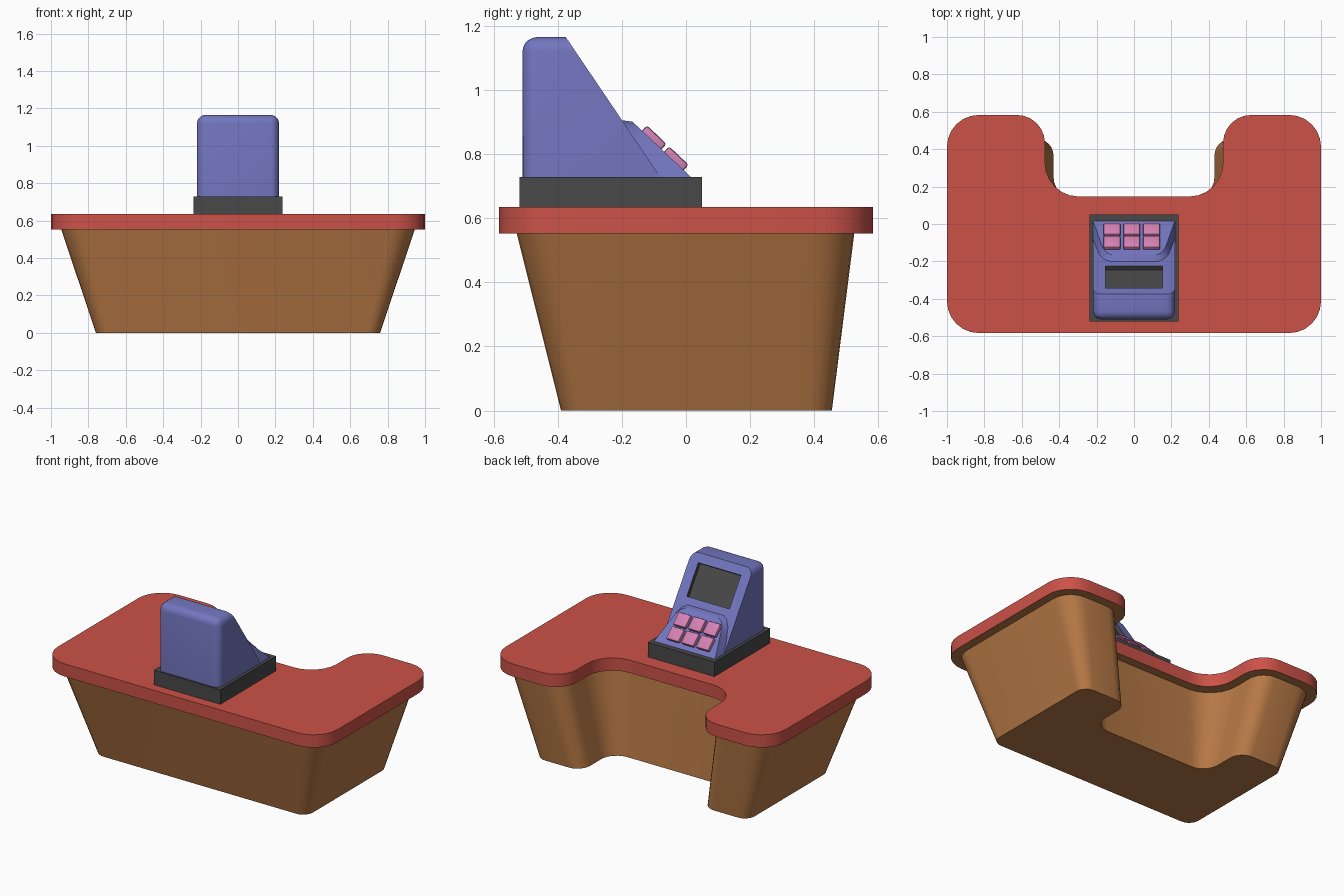
import bpy, bmesh, math
from mathutils import Vector, Matrix

if "Cube" in bpy.data.objects:
    bpy.data.objects.remove(bpy.data.objects["Cube"])


def material(name, rgb):
    m = bpy.data.materials.new(name)
    m.diffuse_color = (*rgb, 1)
    m.use_nodes = True
    m.node_tree.nodes["Principled BSDF"].inputs["Base Color"].default_value = m.diffuse_color
    return m


RED = material("counter_red", (0.60, 0.085, 0.065))
WOOD = material("wood_brown", (0.47, 0.19, 0.06))
BLUE = material("register_blue", (0.17, 0.18, 0.52))
DARK = material("dark_grey", (0.065, 0.065, 0.065))
PINK = material("key_pink", (0.66, 0.22, 0.45))


def finish(name, bm, *mats):
    bmesh.ops.recalc_face_normals(bm, faces=bm.faces)
    me = bpy.data.meshes.new(name)
    bm.to_mesh(me)
    bm.free()
    ob = bpy.data.objects.new(name, me)
    bpy.context.collection.objects.link(ob)
    for m in mats:
        me.materials.append(m)
    return ob


def loft(ring_a, ring_b):
    """Closed solid between two rings with equal point counts."""
    bm = bmesh.new()
    a = [bm.verts.new(p) for p in ring_a]
    b = [bm.verts.new(p) for p in ring_b]
    n = len(a)
    bm.faces.new(a[::-1])
    bm.faces.new(b)
    for i in range(n):
        j = (i + 1) % n
        bm.faces.new((a[i], a[j], b[j], b[i]))
    return bm


def box(center, size, tilt=0.0, bevel=0.0):
    bm = bmesh.new()
    mat = (Matrix.Translation(center) @ Matrix.Rotation(tilt, 4, 'X')
           @ Matrix.Diagonal((*size, 1)))
    bmesh.ops.create_cube(bm, size=1, matrix=mat)
    if bevel:
        bmesh.ops.bevel(bm, geom=bm.edges[:], offset=bevel, segments=2,
                        profile=0.5, affect='EDGES')
    return bm


def rounded(corners, z, seg=6):
    """Fillet each (x, y, radius) corner of a polygon."""
    out = []
    for i, (x, y, r) in enumerate(corners):
        p = Vector((x, y))
        u = (Vector(corners[i - 1][:2]) - p).normalized()
        v = (Vector(corners[(i + 1) % len(corners)][:2]) - p).normalized()
        half = u.angle(v) / 2
        c = p + (u + v).normalized() * r / math.sin(half)
        s = p + u * r / math.tan(half) - c
        e = p + v * r / math.tan(half) - c
        a0 = math.atan2(s.y, s.x)
        d = math.atan2(s.x * e.y - s.y * e.x, s.dot(e))
        for k in range(seg + 1):
            a = a0 + d * k / seg
            out.append((c.x + r * math.cos(a), c.y + r * math.sin(a), z))
    return out


def desk_ring(z, right_half):
    left = [(-x, y, r) for x, y, r in reversed(right_half)]
    return rounded(right_half + left, z)


# U-shaped counter top with a brown underside
top = [(1, -0.583, 0.17), (1, 0.583, 0.17), (0.477, 0.583, 0.15), (0.475, 0.147, 0.18)]
bm = loft(desk_ring(0.553, top), desk_ring(0.635, top))
for f in bm.faces:
    if all(v.co.z < 0.56 for v in f.verts):
        f.material_index = 1
counter = finish("counter_top", bm, RED, WOOD)

# Flared desk body
low = [(0.76, -0.39, 0.07), (0.76, 0.455, 0.07), (0.43, 0.455, 0.09), (0.43, 0.14, 0.11)]
high = [(0.945, -0.528, 0.13), (0.945, 0.525, 0.13), (0.535, 0.525, 0.11), (0.535, 0.09, 0.2)]
desk = finish("desk_body", loft(desk_ring(0, low), desk_ring(0.553, high)), WOOD)

# Register plinth
finish("register_plinth", box((0, -0.235, 0.682), (0.476, 0.57, 0.094)), DARK)

# Register housing: sloped prism with rounded rear and top edges
prof = [(-0.51, 0.729), (-0.51, 1.165), (-0.375, 1.165), (-0.08, 0.729)]
bm = loft([(-0.219, y, z) for y, z in prof], [(0.219, y, z) for y, z in prof])
edges = []
for e in bm.edges:
    a, b = (v.co for v in e.verts)
    rear = a.y < -0.5 and b.y < -0.5
    top_side = min(a.z, b.z) > 1.1 and abs(a.x - b.x) < 0.01
    if (rear or top_side) and max(a.z, b.z) > 1:
        edges.append(e)
bmesh.ops.bevel(bm, geom=edges, offset=0.045, segments=5, profile=0.5, affect='EDGES')
housing = finish("register_housing", bm, BLUE)

# Recessed screen cut into the slope
slope = (1.165 - 0.729) / 0.295
tilt = -math.atan(slope)
y_mid = -0.284
z_mid = 0.729 + slope * (-0.08 - y_mid)
cutter = finish("screen_cutter",
                box((0, y_mid, z_mid), (0.305, 0.117 / math.cos(tilt), 0.05), tilt), DARK)
cutter.hide_render = True
cut = housing.modifiers.new("screen_recess", 'BOOLEAN')
cut.object = cutter
cut.operation = 'DIFFERENCE'
cut.solver = 'EXACT'
cut.material_mode = 'TRANSFER'
bpy.context.view_layer.objects.active = housing
bpy.ops.object.modifier_apply(modifier=cut.name)
bpy.data.objects.remove(cutter)

# Keypad hump: arch on the housing slope lofted to an arch on the keypad plane
KEY_SLOPE = 0.946


def arch(pts, y0, k, sink=0.0):
    half = [(x, y - sink, 0.729 + k * (y0 - y)) for x, y in pts]
    return half + [(-x, y, z) for x, y, z in reversed(half)]


outer = [(0.218, -0.08), (0.198, -0.135), (0.185, -0.165), (0.162, -0.188), (0.13, -0.2)]
inner = [(0.218, 0.015), (0.178, -0.098), (0.165, -0.13), (0.146, -0.154), (0.115, -0.167)]
hump = finish("keypad_hump", loft(arch(outer, -0.08, slope, 0.005),
                                  arch(inner, 0.015, KEY_SLOPE)), BLUE)

# Six keys on the keypad plane
key_tilt = -math.atan(KEY_SLOPE)
for row, y in enumerate((-0.107, -0.038)):
    for col in range(3):
        pos = (-0.012 + 0.106 * (col - 1), y + 0.004, 0.733 + KEY_SLOPE * (0.015 - y))
        finish(f"key_{row + 1}_{col + 1}",
               box(pos, (0.09, 0.084, 0.034), key_tilt, 0.008), PINK)

# Smooth rounded parts, keep hard edges
for ob in bpy.context.scene.objects:
    ob.select_set(True)
bpy.context.view_layer.objects.active = desk
bpy.ops.object.shade_smooth_by_angle(angle=math.radians(30))
